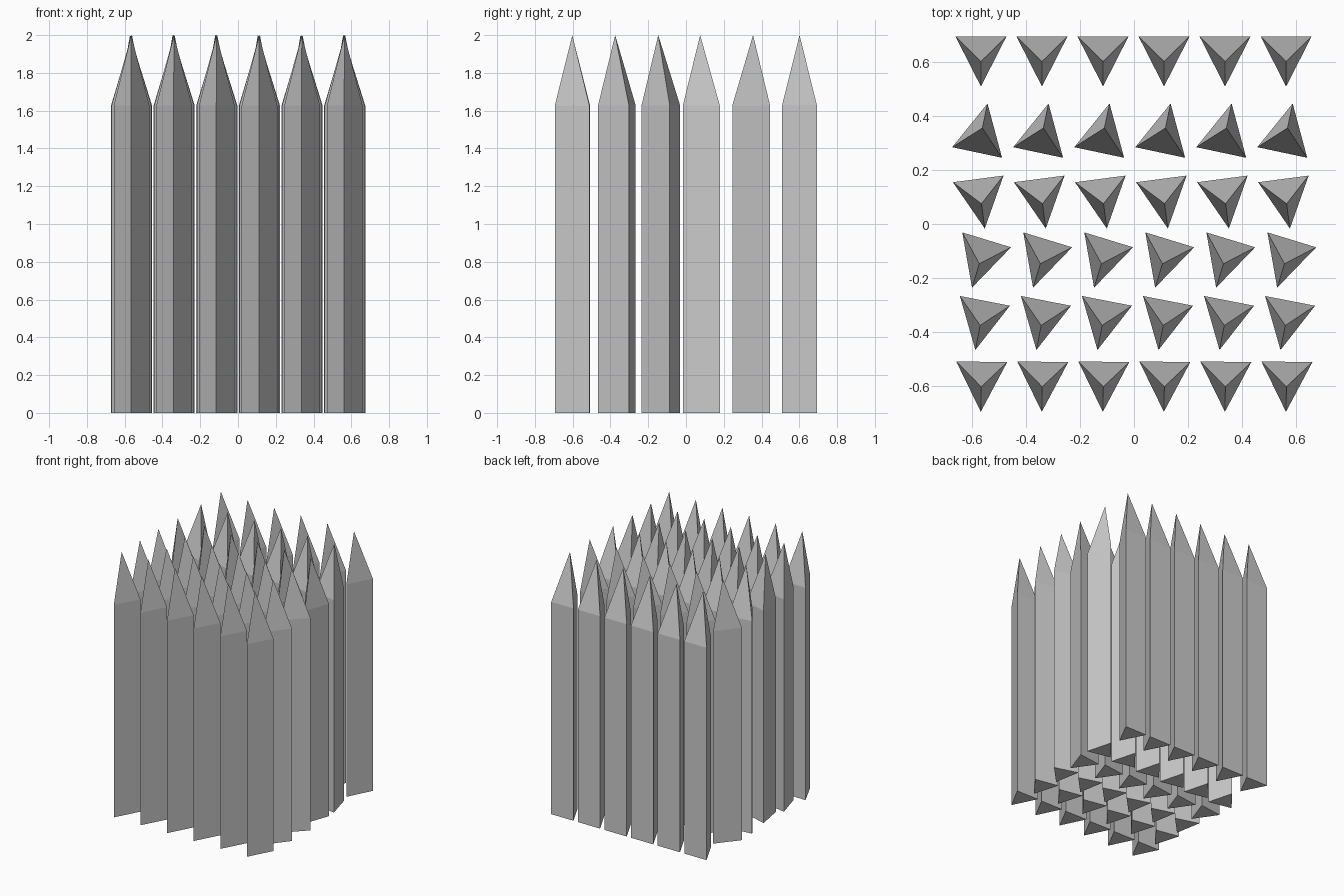
import bpy
import bmesh
from math import radians
from mathutils import Matrix, Vector

# Remove the default cube
cube = bpy.data.objects.get("Cube")
if cube:
    bpy.data.objects.remove(cube, do_unlink=True)

# Single flat grey
grey = bpy.data.materials.new("light_grey")
grey.use_nodes = True
COLOUR = (0.6, 0.6, 0.6, 1)
grey.diffuse_color = COLOUR
grey.node_tree.nodes["Principled BSDF"].inputs["Base Color"].default_value = COLOUR

HALF_WIDTH, HALF_DEPTH = 0.0943, 0.0925
SHOULDER, TOP = 1.627, 2.0
COLUMNS, PITCH = 6, 0.2257


def make_spike_mesh():
    """Triangular post with a three-sided pointed top."""
    bm = bmesh.new()
    outline = [(-HALF_WIDTH, HALF_DEPTH), (0, -HALF_DEPTH), (HALF_WIDTH, HALF_DEPTH)]
    base = bm.faces.new([bm.verts.new((x, y, 0)) for x, y in outline])
    # Raise the shaft, then poke its cap into the tip
    raised = bmesh.ops.extrude_face_region(bm, geom=[base], use_keep_orig=True)["geom"]
    verts = [g for g in raised if isinstance(g, bmesh.types.BMVert)]
    caps = [g for g in raised if isinstance(g, bmesh.types.BMFace)]
    bmesh.ops.translate(bm, verts=verts, vec=(0, 0, SHOULDER))
    tip = bmesh.ops.poke(bm, faces=caps)["verts"][0]
    tip.co = Vector((0, 0, TOP))
    bmesh.ops.recalc_face_normals(bm, faces=bm.faces)
    mesh = bpy.data.meshes.new("spike")
    bm.to_mesh(mesh)
    bm.free()
    mesh.materials.append(grey)
    return mesh


# Rows from back to front: first post x, row y, twist in degrees
ROWS = [
    (-0.566, 0.601, 0),
    (-0.561, 0.355, 168),
    (-0.564, 0.075, 7.5),
    (-0.572, -0.147, -17),
    (-0.569, -0.375, -11),
    (-0.565, -0.602, -1),
]

spike = make_spike_mesh()
for r, (x, y, twist) in enumerate(ROWS, 1):
    for c in range(COLUMNS):
        post = bpy.data.objects.new(f"spike_row{r}_column{c + 1}", spike)
        post.matrix_world = (Matrix.Translation((x + c * PITCH, y, 0))
                             @ Matrix.Rotation(radians(twist), 4, "Z"))
        bpy.context.collection.objects.link(post)
